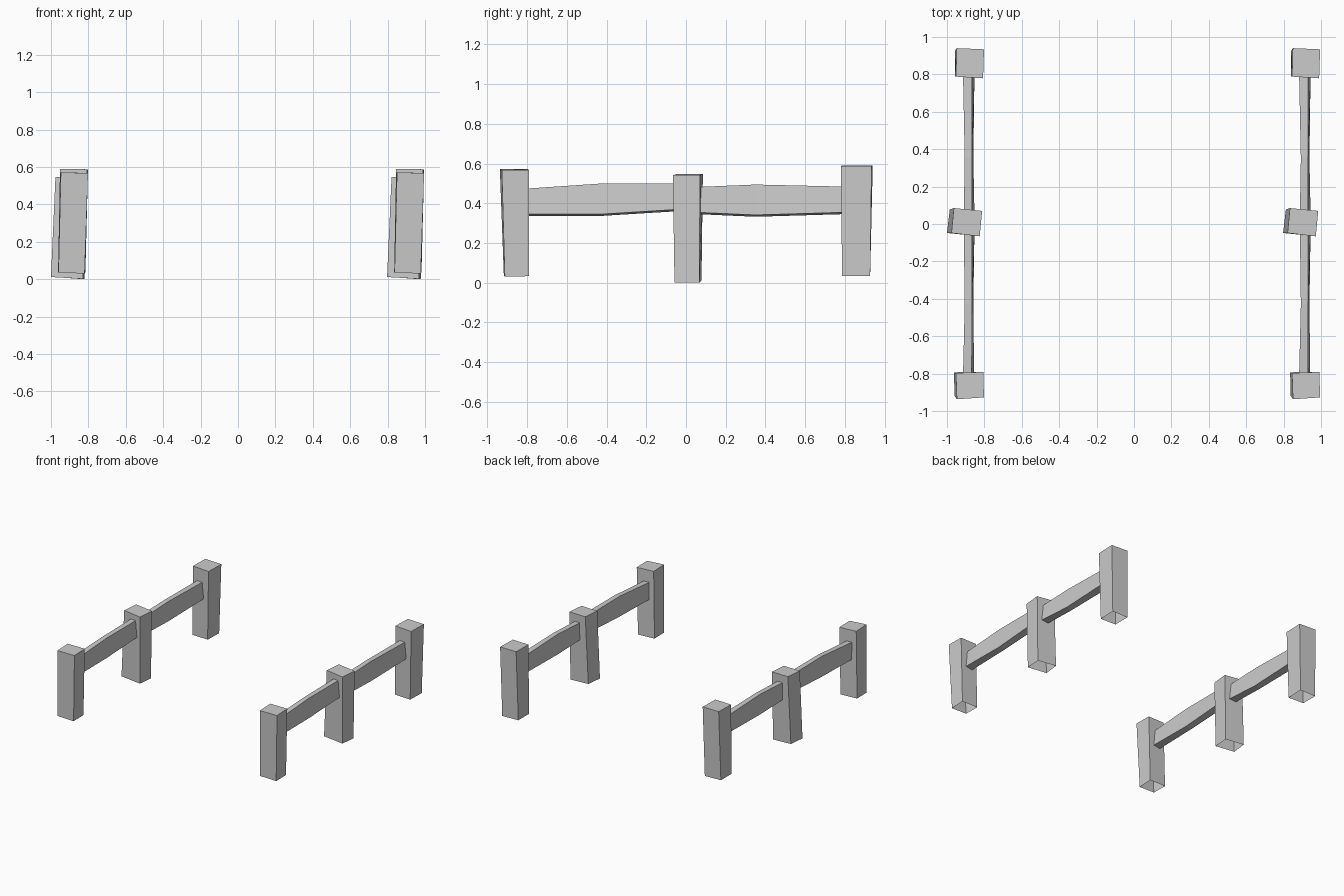
import bpy

if "Cube" in bpy.data.objects:
    bpy.data.objects.remove(bpy.data.objects["Cube"])

SPACING = 1.797  # distance between the two fences


def loft(name, sections, caps):
    """Skin a row of four-cornered sections; caps lists the ends to close."""
    verts = [p for s in sections for p in s]
    faces = []
    for i in range(len(sections) - 1):
        a = 4 * i
        for k in range(4):
            n = (k + 1) % 4
            faces.append((a + k, a + n, a + 4 + n, a + 4 + k))
    if "start" in caps:
        faces.append((3, 2, 1, 0))
    if "end" in caps:
        e = len(verts) - 4
        faces.append((e, e + 1, e + 2, e + 3))
    mesh = bpy.data.meshes.new(name)
    mesh.from_pydata(verts, [], faces)
    for side, x in (("left", 0), ("right", SPACING)):
        obj = bpy.data.objects.new(f"{side}_{name}", mesh)
        obj.location.x = x
        bpy.context.collection.objects.link(obj)


# Leaning posts, open underneath (corners counter-clockwise from front left)
loft("front_post", [
    [(-.96, -.917, .037), (-.82, -.912, .03), (-.818, -.79, .033), (-.962, -.793, .037)],
    [(-.947, -.937, .572), (-.802, -.927, .567), (-.806, -.791, .568), (-.952, -.797, .572)],
], ["end"])
loft("middle_post", [
    [(-1.0, -.048, .012), (-.83, -.058, .002), (-.82, .068, .0), (-.985, .078, .012)],
    [(-.976, -.048, .547), (-.825, -.066, .541), (-.812, .07, .541), (-.963, .085, .548)],
], ["end"])
loft("back_post", [
    [(-.957, .79, .037), (-.82, .786, .035), (-.816, .927, .035), (-.957, .925, .037)],
    [(-.952, .788, .59), (-.807, .779, .588), (-.802, .934, .588), (-.948, .94, .59)],
], ["end"])


def rail(name, stations):
    """Sagging rail from (y, left x, top right x, bottom right x, low z, high z)."""
    loft(name, [[(l, y, lo - .002), (l, y, hi), (r, y, hi), (b, y, lo + .007)]
                for y, l, r, b, lo, hi in stations], ["start", "end"])


# Rails between the posts
rail("front_rail", [
    (-.80, -.914, -.868, -.855, .338, .474),
    (-.43, -.905, -.866, -.859, .338, .499),
    (-.04, -.910, -.866, -.853, .362, .499),
])
rail("back_rail", [
    (.06, -.910, -.866, -.853, .347, .482),
    (.35, -.905, -.866, -.859, .334, .494),
    (.79, -.914, -.866, -.853, .347, .484),
])
